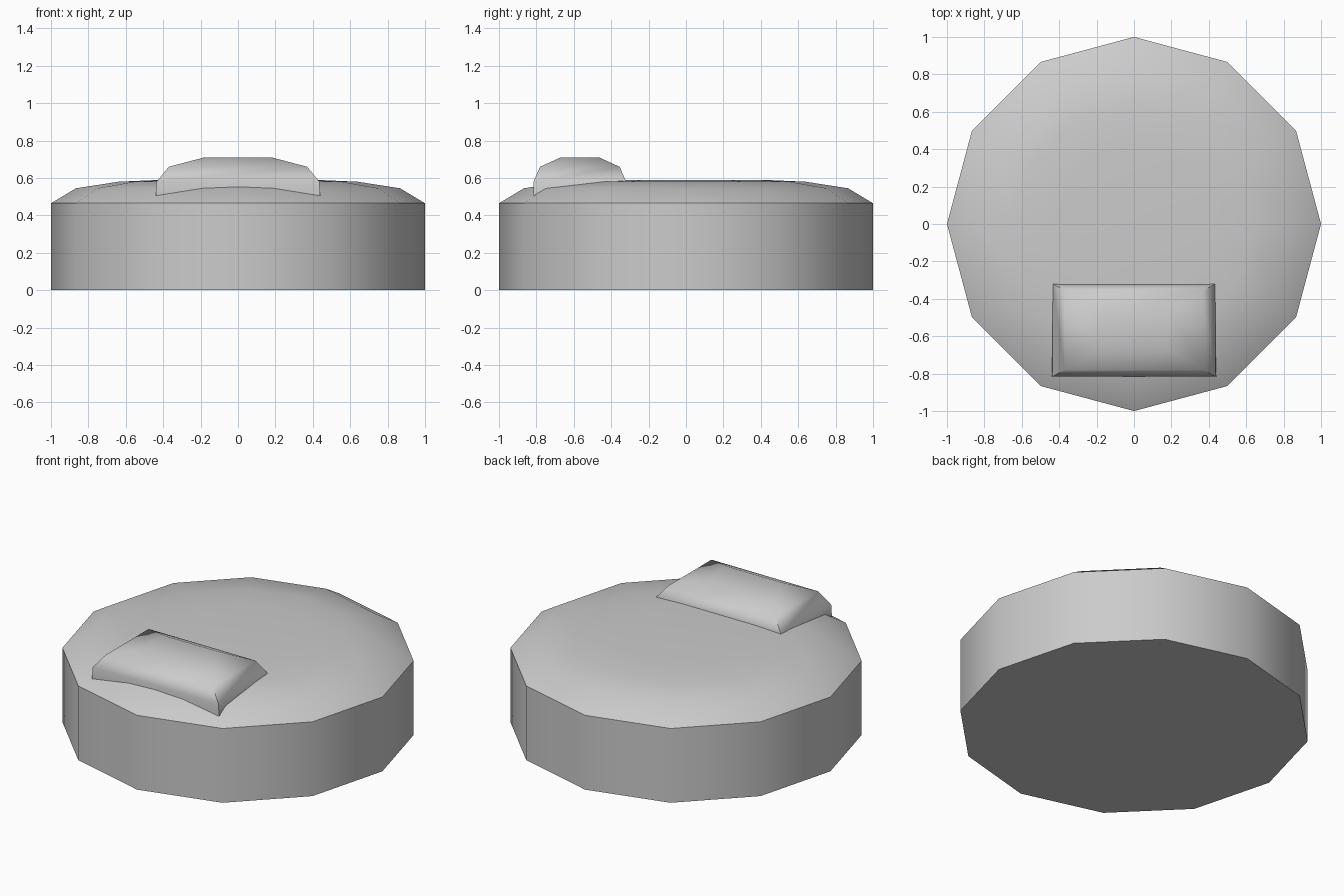
import bpy, bmesh
from math import sin, cos, pi, radians

cube = bpy.data.objects.get("Cube")
if cube:
    bpy.data.objects.remove(cube, do_unlink=True)

grey = bpy.data.materials.new("plain grey")
grey.use_nodes = True
colour = (0.6, 0.6, 0.6, 1)
grey.diffuse_color = colour
grey.node_tree.nodes["Principled BSDF"].inputs["Base Color"].default_value = colour


def loft(name, rings, angle):
    """Skin a stack of equal rings, cap both ends and shade smooth."""
    bm = bmesh.new()
    loops = [[bm.verts.new(p) for p in ring] for ring in rings]
    n = len(loops[0])
    for low, high in zip(loops, loops[1:]):
        for i in range(n):
            j = (i + 1) % n
            bm.faces.new((low[i], low[j], high[j], high[i]))
    bm.faces.new(loops[0][::-1])
    bm.faces.new(loops[-1])
    mesh = bpy.data.meshes.new(name)
    bm.to_mesh(mesh)
    bm.free()
    mesh.materials.append(grey)
    obj = bpy.data.objects.new(name, mesh)
    bpy.context.collection.objects.link(obj)
    bpy.ops.object.select_all(action="DESELECT")
    obj.select_set(True)
    bpy.context.view_layer.objects.active = obj
    bpy.ops.object.shade_smooth_by_angle(angle=radians(angle))
    return obj


def circle(r, z, sides=12):
    return [(r * cos(2 * pi * i / sides), r * sin(2 * pi * i / sides), z)
            for i in range(sides)]


def rectangle(x, front, back, z):
    return [(-x, front, z), (x, front, z), (x, back, z), (-x, back, z)]


# Round mattress: twelve-sided drum with a gently domed top
loft("round_mattress", [circle(r, z) for r, z in (
    (1, 0), (1, 0.465), (0.866, 0.545), (0.64, 0.58), (0.42, 0.59))], 45)

# Pillow: puffed rectangle resting near the front edge
loft("pillow", [rectangle(*ring) for ring in (
    (0.44, -0.815, -0.32, 0.505), (0.435, -0.815, -0.32, 0.58),
    (0.37, -0.78, -0.355, 0.66), (0.18, -0.67, -0.465, 0.71))], 60)
